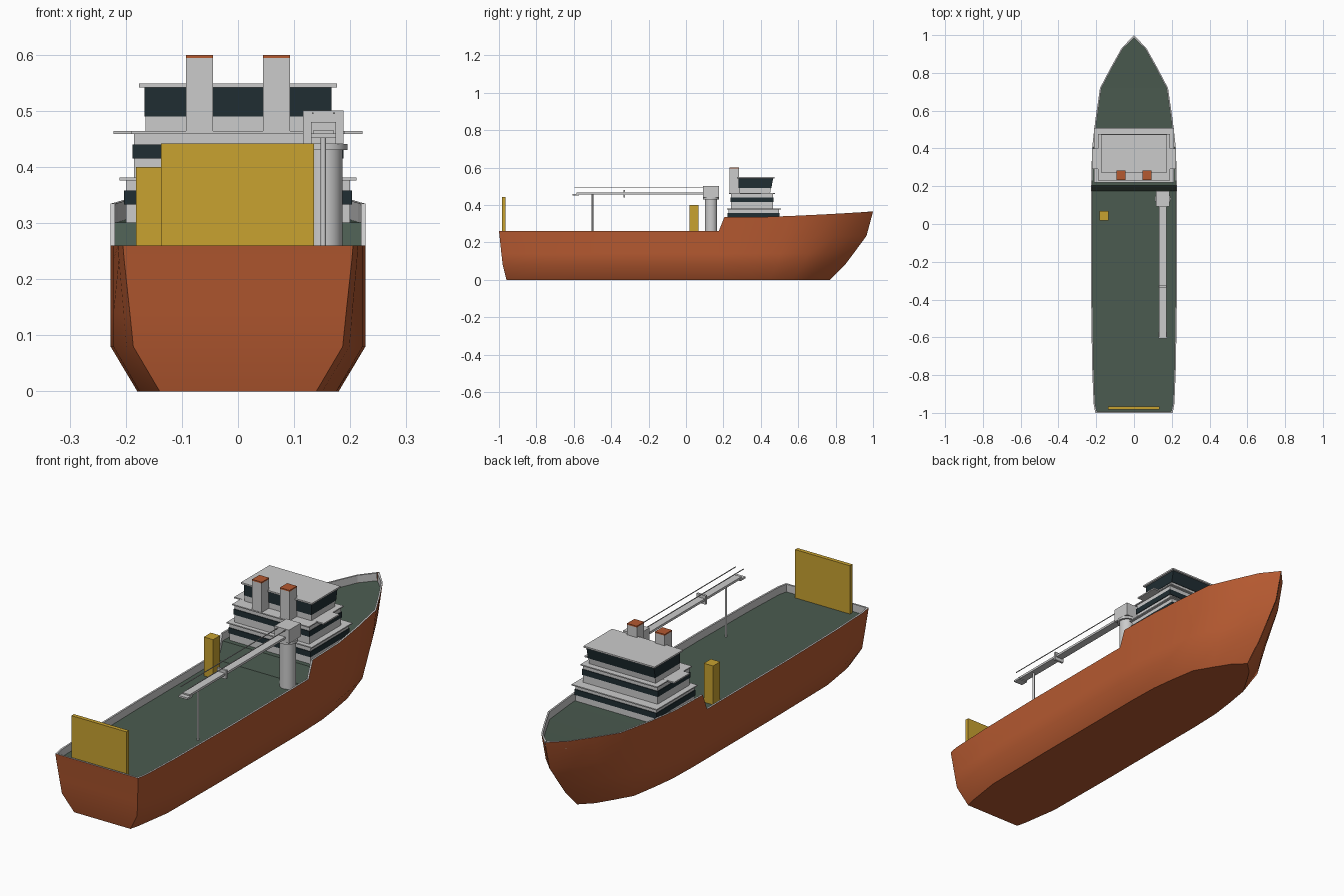
import bpy, bmesh, math

if "Cube" in bpy.data.objects:
    bpy.data.objects.remove(bpy.data.objects["Cube"])


def material(name, rgb):
    m = bpy.data.materials.new(name)
    m.diffuse_color = (*rgb, 1)
    m.use_nodes = True
    m.node_tree.nodes["Principled BSDF"].inputs["Base Color"].default_value = m.diffuse_color
    return m


ORANGE = material("orange_paint", (0.46, 0.10, 0.03))
GREEN = material("deck_green", (0.07, 0.105, 0.08))
GLASS = material("dark_glass", (0.014, 0.026, 0.032))
YELLOW = material("yellow_paint", (0.58, 0.36, 0.03))


def finish(name, bm, mat=None, smooth=None):
    bmesh.ops.remove_doubles(bm, verts=bm.verts, dist=1e-5)
    me = bpy.data.meshes.new(name)
    bm.to_mesh(me)
    bm.free()
    ob = bpy.data.objects.new(name, me)
    bpy.context.collection.objects.link(ob)
    if mat:
        me.materials.append(mat)
    if smooth:
        bpy.ops.object.select_all(action='DESELECT')
        ob.select_set(True)
        bpy.context.view_layer.objects.active = ob
        bpy.ops.object.shade_smooth_by_angle(angle=math.radians(smooth))
    return ob


def box(name, x, y, z, mat=None, lean=0):
    """Box from ranges; lean pushes the top edge of the +y side outward."""
    bm = bmesh.new()
    bmesh.ops.create_cube(bm, size=1)
    for v in bm.verts:
        a, b, c = (s > 0 for s in v.co)
        v.co = (x[a], y[b] + (lean if b and c else 0), z[c])
    return finish(name, bm, mat)


def cylinder(name, x, y, z, r, sides=24, mat=None):
    bm = bmesh.new()
    bmesh.ops.create_cone(bm, cap_ends=True, segments=sides, radius1=r, radius2=r, depth=z[1] - z[0])
    bmesh.ops.translate(bm, verts=bm.verts, vec=(x, y, sum(z) / 2))
    return finish(name, bm, mat, 40)


def loft(name, rows, mat=None, smooth=None, cap=False):
    bm = bmesh.new()
    g = [[bm.verts.new(p) for p in row] for row in rows]
    for a, b in zip(g, g[1:]):
        for i in range(len(a) - 1):
            bm.faces.new((a[i], a[i + 1], b[i + 1], b[i]))
    if cap:
        s, n = g[0], len(g[0])
        for i in range(n // 2 - 1):
            bm.faces.new((s[i], s[n - 1 - i], s[n - 2 - i], s[i + 1]))
    return finish(name, bm, mat, smooth)


# Hull stations: y, half width and height at the rim
STATIONS = [(-1, .205, .26), (-.95, .214, .26), (-.75, .222, .26), (-.4, .227, .26),
            (0, .227, .26), (.175, .227, .26), (.205, .227, .335), (.4, .222, .336),
            (.55, .205, .341), (.72, .18, .349), (.83, .122, .355), (.93, .066, .361),
            (1, .0005, .365)]
# Levels below the rim: z, stern y, bow y, stern width factor, midship width factor
LEVELS = [(.235, -.997, .965, .99, 1), (.14, -.987, .895, .94, 1),
          (.08, -.98, .85, .91, 1), (0, -.96, .77, .68, .79)]

rows = []
for y, w, zt in STATIONS:
    side = [(w, y, zt)]
    for z, ys, yb, fs, fm in LEVELS:
        t = max(0, (-y - .75) / .25)
        yy = y + t * (ys + 1) if y < 0 else y
        if y > .205:
            yy = .205 + (y - .205) * (yb - .205) / .795
        side.append((w * (fm + (fs - fm) * t), yy, z))
    rows.append([(-a, b, c) for a, b, c in side] + side[::-1])
loft("hull", rows, ORANGE, 35, cap=True)

# Bulwark: rim and inner wall, with the deck between them
T, DROP = .008, .034
inner = []
for y, w, z in STATIONS:
    inner.append((max(w - T, .0003), min(max(y, -1 + T), .985), z))
for s, side in ((-1, "port"), (1, "starboard")):
    loft("bulwark_" + side, [[(s * w, y, z), (s * a, b, z), (s * a, b, z - DROP)]
                             for (y, w, z), (a, b, _) in zip(STATIONS, inner)])
a, b, z = inner[0]
w = STATIONS[0][1]
loft("bulwark_stern", [[(s * w, -1, z), (s * a, b, z), (s * a, b, z - DROP)] for s in (-1, 1)])
loft("deck", [[(-a, b, z - DROP), (a, b, z - DROP)] for a, b, z in inner], GREEN)

# Accommodation block: tiers with window bands and overhanging slabs
TIERS = [("lower", .2, (.226, .496), (.29, .376), (.333, .358), .211, (.22, .508), (.376, .381)),
         ("middle", .185, (.24, .465), (.381, .459), (.415, .44), .19, (.23, .476), (.459, .464))]
for n, hw, y, z, band, sw, sy, sz in TIERS:
    box(n + "_tier", (-hw, hw), y, z)
    e = .003
    box(n + "_windows", (-hw - e, hw + e), (y[0] - e, y[1] + e), band, GLASS)
    box(n + "_slab", (-sw, sw), sy, sz)
box("bridge_wings", (-.222, .222), (.29, .40), (.4585, .4645))

# Wheelhouse leaning forward
box("wheelhouse", (-.165, .165), (.283, .45), (.464, .49), lean=.004)
box("wheelhouse_windows", (-.167, .167), (.281, .456), (.49, .542), GLASS, lean=.01)
box("wheelhouse_roof", (-.176, .176), (.272, .474), (.542, .549))

# Twin funnels
for s, side in ((-1, "port"), (1, "starboard")):
    x = sorted((s * .045, s * .093))
    box("funnel_" + side, x, (.232, .284), (.464, .594))
    box("funnel_cap_" + side, x, (.232, .284), (.594, .6), ORANGE)

# Deck crane
CX, CY = .153, .134
cylinder("crane_column", CX, CY, (.22, .432), .033)
cylinder("crane_ring", CX, CY, (.43, .441), .042)
box("crane_house", (.116, .188), (.092, .176), (.441, .501))
box("crane_boom", (.135, .17), (-.585, .1), (.456, .466))
box("boom_tip", (.13, .175), (-.606, -.572), (.452, .46))
box("boom_bracket", (.13, .175), (-.335, -.325), (.441, .48))
cylinder("boom_rest", .152, -.5, (.22, .457), .005, 10)
for i, x in enumerate((.133, .171)):
    box("crane_cable_%d" % i, (x - .0015, x + .0015), (-.597, .095), (.4945, .4975))

# Yellow stern gate and deck locker
box("stern_gate", (-.137, .135), (-.983, -.965), (.225, .442), YELLOW)
box("deck_locker", (-.182, -.136), (.018, .068), (.225, .4), YELLOW)
